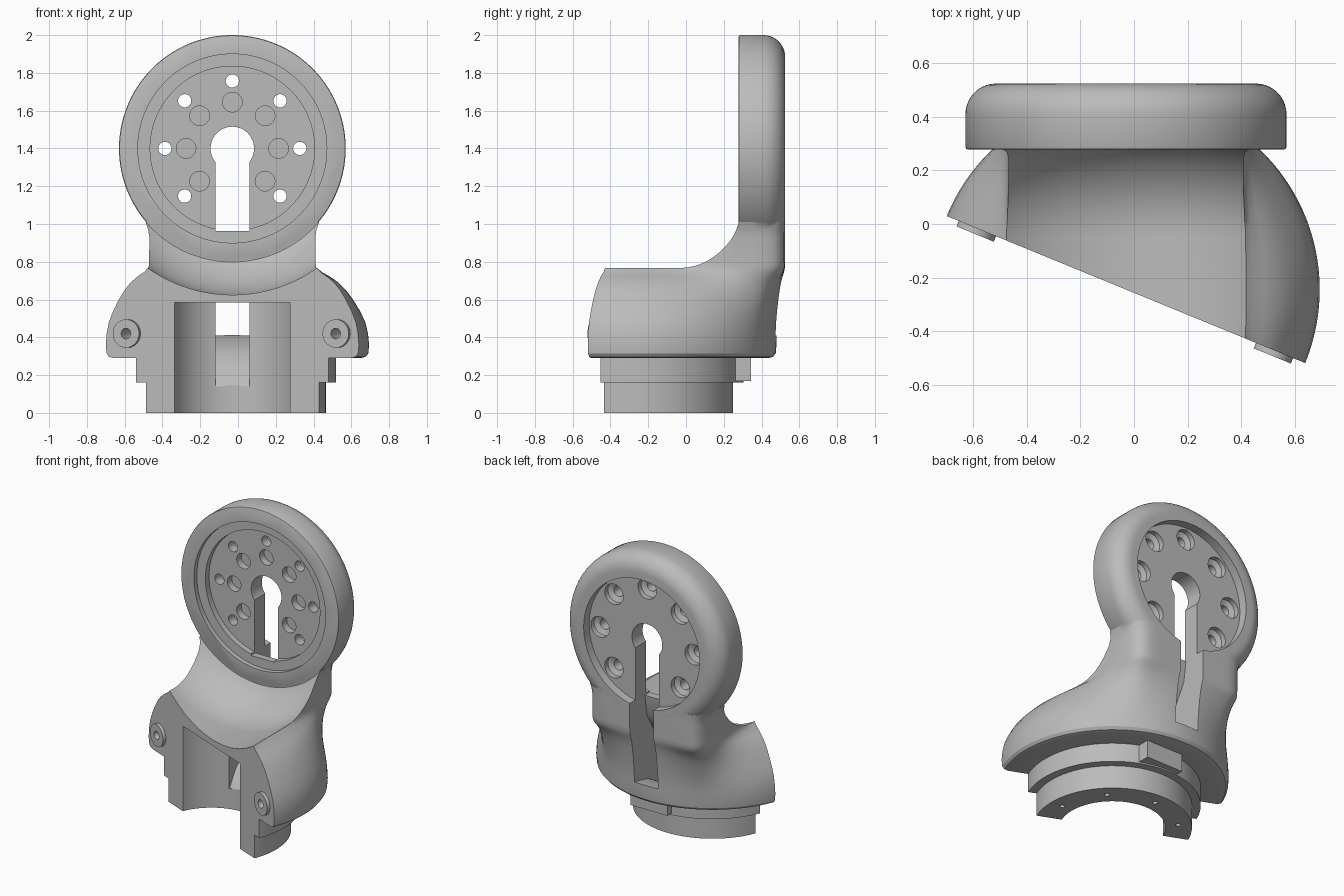
import bpy, bmesh, math
from mathutils import Matrix, Vector

if "Cube" in bpy.data.objects:
    bpy.data.objects.remove(bpy.data.objects["Cube"])

grey = bpy.data.materials.new("light_grey")
grey.use_nodes = True
colour = (0.5, 0.5, 0.5, 1)
grey.diffuse_color = colour
grey.node_tree.nodes["Principled BSDF"].inputs["Base Color"].default_value = colour

CX, AY = -0.03, -0.245           # upright axis of the clamp half
RZ = 1.4                         # height of the disc centre
TILT = math.radians(-22.3)       # turn of the split face
upright = Matrix.Translation((CX, AY, 0))
disc_axis = Matrix.Translation((CX, 0, RZ)) @ Matrix.Rotation(-math.pi / 2, 4, 'X')
split = upright @ Matrix.Rotation(TILT, 4, 'Z')


def finish(bm, name):
    bmesh.ops.recalc_face_normals(bm, faces=bm.faces)
    mesh = bpy.data.meshes.new(name)
    bm.to_mesh(mesh)
    bm.free()
    ob = bpy.data.objects.new(name, mesh)
    bpy.context.collection.objects.link(ob)
    mesh.materials.append(grey)
    return ob


def loft(name, rings, matrix=Matrix()):
    """Skin a stack of equal-sized rings and cap both ends."""
    bm = bmesh.new()
    loops = [[bm.verts.new(matrix @ Vector(p)) for p in ring] for ring in rings]
    n = len(loops[0])
    for a, b in zip(loops, loops[1:]):
        for i in range(n):
            j = (i + 1) % n
            bm.faces.new((a[i], a[j], b[j], b[i]))
    bm.faces.new(loops[0][::-1])
    bm.faces.new(loops[-1])
    return finish(bm, name)


def turned(name, profile, matrix, n=128):
    """Revolve (radius, height) pairs about the matrix's z axis."""
    turns = [2 * math.pi * i / n for i in range(n)]
    return loft(name, [[(r * math.cos(a), r * math.sin(a), h) for a in turns]
                       for r, h in profile], matrix)


def box(name, lo, hi, matrix=Matrix()):
    (x0, y0, z0), (x1, y1, z1) = lo, hi
    return loft(name, [[(x0, y0, z), (x1, y0, z), (x1, y1, z), (x0, y1, z)]
                       for z in (z0, z1)], matrix)


def combine(target, tool, operation='DIFFERENCE'):
    mod = target.modifiers.new("combine", 'BOOLEAN')
    mod.operation, mod.solver, mod.object = operation, 'EXACT', tool
    bpy.context.view_layer.objects.active = target
    bpy.ops.object.modifier_apply(modifier=mod.name)
    bpy.data.objects.remove(tool)


# Shoulder: a round base that blends upward into a squared neck
def section(z, radius, blend, half=0.44):
    ring = []
    for i in range(192):
        a = 2 * math.pi * i / 192
        c, s = math.cos(a), math.sin(a)
        square = (abs(c / half) ** 10 + abs(s / 0.77) ** 10) ** -0.1
        r = radius + (square - radius) * blend
        ring.append((r * c, r * s, z))
    return ring


R = 0.724
stages = [(0.36, 0), (0.42, 0.02), (0.48, 0.07), (0.54, 0.17), (0.6, 0.3), (0.65, 0.43),
          (0.69, 0.57), (0.72, 0.72), (0.745, 0.88), (0.77, 0.98), (0.8, 1), (0.93, 1)]
rings = [section(0.29, 0.68, 0), section(0.297, 0.706, 0), section(0.315, 0.72, 0)]
rings += [section(z, R, t) for z, t in stages]
rings += [section(0.97, R, 1, 0.446), section(1.01, R, 1, 0.46)]
body = loft("bracket_body", rings, upright)

# Scoop over the shoulder, concentric with the disc
arc = [(0.775 - 0.4 * (1 - math.cos(a)), -0.05 + 0.4 * math.sin(a))
       for a in (math.radians(55.6) * i / 16 for i in range(17))]
combine(body, turned("scoop_cutter", [(0.775, -1.5)] + arc, disc_axis, 192))

# Stepped collar with locating tab
combine(body, turned("collar", [(0.495, 0), (0.495, 0.16), (0.55, 0.16), (0.55, 0.32)],
                     upright), 'UNION')
combine(body, box("tab", (-0.1, 0.2, 0.17), (0.18, 0.345, 0.32)), 'UNION')

# Round disc with softened back rim
rim = [(0.485 + 0.115 * math.cos(a), 0.41 + 0.115 * math.sin(a))
       for a in (math.pi / 2 * i / 10 for i in range(11))]
combine(body, turned("disc", [(0.59, 0.278), (0.597, 0.281), (0.6, 0.288)] + rim,
                     disc_axis, 160), 'UNION')

# Recesses on the front and back of the disc
combine(body, turned("front_recess", [(0.5, 0.1), (0.5, 0.31), (0.435, 0.31),
                                      (0.435, 0.35)], disc_axis))
combine(body, turned("back_recess", [(0.44, 0.465), (0.44, 0.7)], disc_axis))

# Bore through the collar and the split face
combine(body, turned("bore", [(0.33, -0.2), (0.33, 0.585)], upright))
combine(body, box("split_cutter", (-2, -3, -1), (2, 0, 1.2), split))

# Keyhole and the cable channel running down the back
combine(body, turned("keyhole", [(0.115, 0.1), (0.115, 0.8)], disc_axis, 64))
channel = [(0.8, 1.4), (0.2, 1.4), (0.2, 0.968), (0.36, 0.962), (0.34, 0.82), (0.27, 0.7),
           (0.17, 0.62), (0.06, 0.584), (-0.05, 0.584), (-0.05, 0.14), (0.08, 0.14),
           (0.14, 0.24), (0.22, 0.32), (0.33, 0.38), (0.47, 0.41), (0.8, 0.45)]
combine(body, loft("channel", [[(CX + s * 0.09, y, z) for y, z in channel]
                               for s in (-1, 1)]))

# Ring of countersunk screw holes and blind pockets
for k in range(8):
    if k == 6:
        continue
    a = k * math.pi / 4
    for dist, profile in ((0.357, [(0.035, 0.2), (0.035, 0.415), (0.07, 0.43), (0.07, 0.6)]),
                          (0.245, [(0.052, 0.2), (0.052, 0.4)])):
        place = Matrix.Translation((dist * math.cos(a), 0, dist * math.sin(a)))
        combine(body, turned("hole", profile, place @ disc_axis, 32))

# Bosses with pilot holes on the split face
for side in (-1, 1):
    place = split @ Matrix.Translation((side * 0.6, 0, 0.42)) @ Matrix.Rotation(math.pi / 2, 4, 'X')
    combine(body, turned("boss", [(0.075, -0.03), (0.075, 0.022)], place, 48), 'UNION')
    combine(body, turned("pilot", [(0.012, -0.1), (0.028, -0.06), (0.028, 0.1)], place, 24))

# Small screw holes in the underside
for k in range(4):
    a = TILT + math.pi * (k + 0.5) / 4
    place = upright @ Matrix.Translation((0.41 * math.cos(a), 0.41 * math.sin(a), 0))
    combine(body, turned("base_hole", [(0.016, -0.1), (0.016, 0.1)], place, 16))

bpy.ops.object.select_all(action='DESELECT')
body.select_set(True)
bpy.context.view_layer.objects.active = body
bpy.ops.object.shade_smooth_by_angle(angle=math.radians(30))
